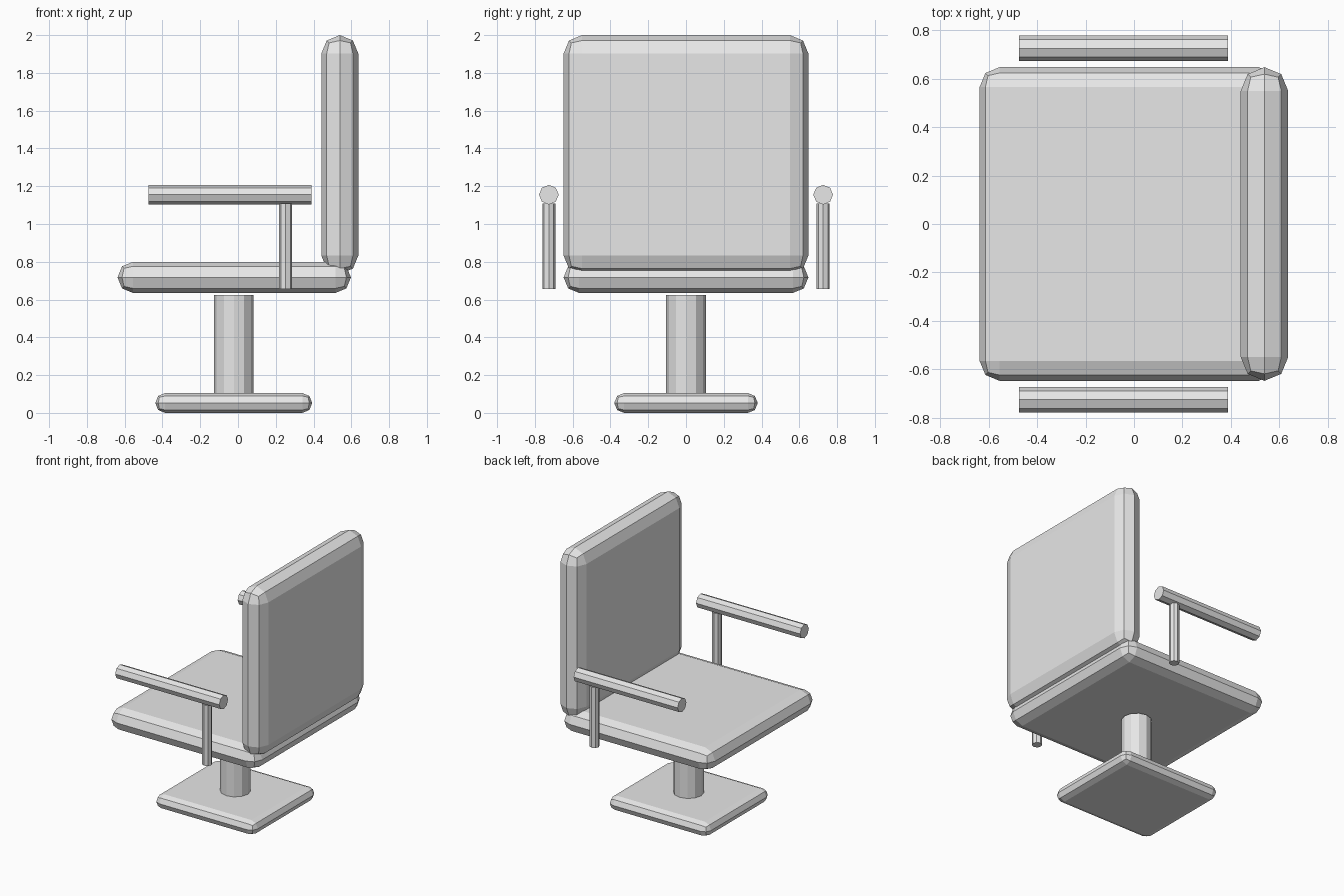
import bpy, bmesh, math
from mathutils import Matrix

if "Cube" in bpy.data.objects:
    bpy.data.objects.remove(bpy.data.objects["Cube"])

grey = bpy.data.materials.new("light_grey")
grey.diffuse_color = (0.8, 0.8, 0.8, 1)
grey.use_nodes = True
grey.node_tree.nodes["Principled BSDF"].inputs["Base Color"].default_value = grey.diffuse_color


def add_object(name, bm):
    mesh = bpy.data.meshes.new(name)
    bmesh.ops.recalc_face_normals(bm, faces=bm.faces)
    bm.to_mesh(mesh)
    bm.free()
    mesh.materials.append(grey)
    obj = bpy.data.objects.new(name, mesh)
    bpy.context.collection.objects.link(obj)
    return obj


def cushion(name, lo, hi):
    """Box whose edges are rounded by half its thickness, in two steps."""
    size = [b - a for a, b in zip(lo, hi)]
    mid = [(a + b) / 2 for a, b in zip(lo, hi)]
    bm = bmesh.new()
    bmesh.ops.create_cube(bm, size=1, matrix=Matrix.Translation(mid) @ Matrix.Diagonal((*size, 1)))
    bmesh.ops.bevel(bm, geom=bm.edges[:], offset=min(size) * 0.499, offset_type='OFFSET',
                    segments=2, profile=0.5, affect='EDGES')
    bmesh.ops.remove_doubles(bm, verts=bm.verts, dist=0.001)
    return add_object(name, bm)


def rod(name, centre, radius, length, sides, along_x=False):
    turn = Matrix.Rotation(math.pi / 2, 4, 'Y') if along_x else Matrix.Identity(4)
    bm = bmesh.new()
    bmesh.ops.create_cone(bm, cap_ends=True, segments=sides, radius1=radius, radius2=radius,
                          depth=length, matrix=Matrix.Translation(centre) @ turn)
    return add_object(name, bm)


# Upholstered seat and back, and the foot plate
cushion("seat", (-0.638, -0.648, 0.635), (0.598, 0.648, 0.80))
cushion("backrest", (0.441, -0.648, 0.735), (0.637, 0.648, 2.0))
cushion("base", (-0.438, -0.38, 0.0), (0.393, 0.38, 0.105))

# Central column
rod("column", (-0.022, 0, 0.364), 0.105, 0.522, 12)

# Armrests with their posts
for side, y in (("left", 0.726), ("right", -0.726)):
    rod(side + "_armrest", (-0.043, y, 1.155), 0.052, 0.864, 8, along_x=True)
    rod(side + "_arm_post", (0.252, y, 0.882), 0.035, 0.454, 8)
